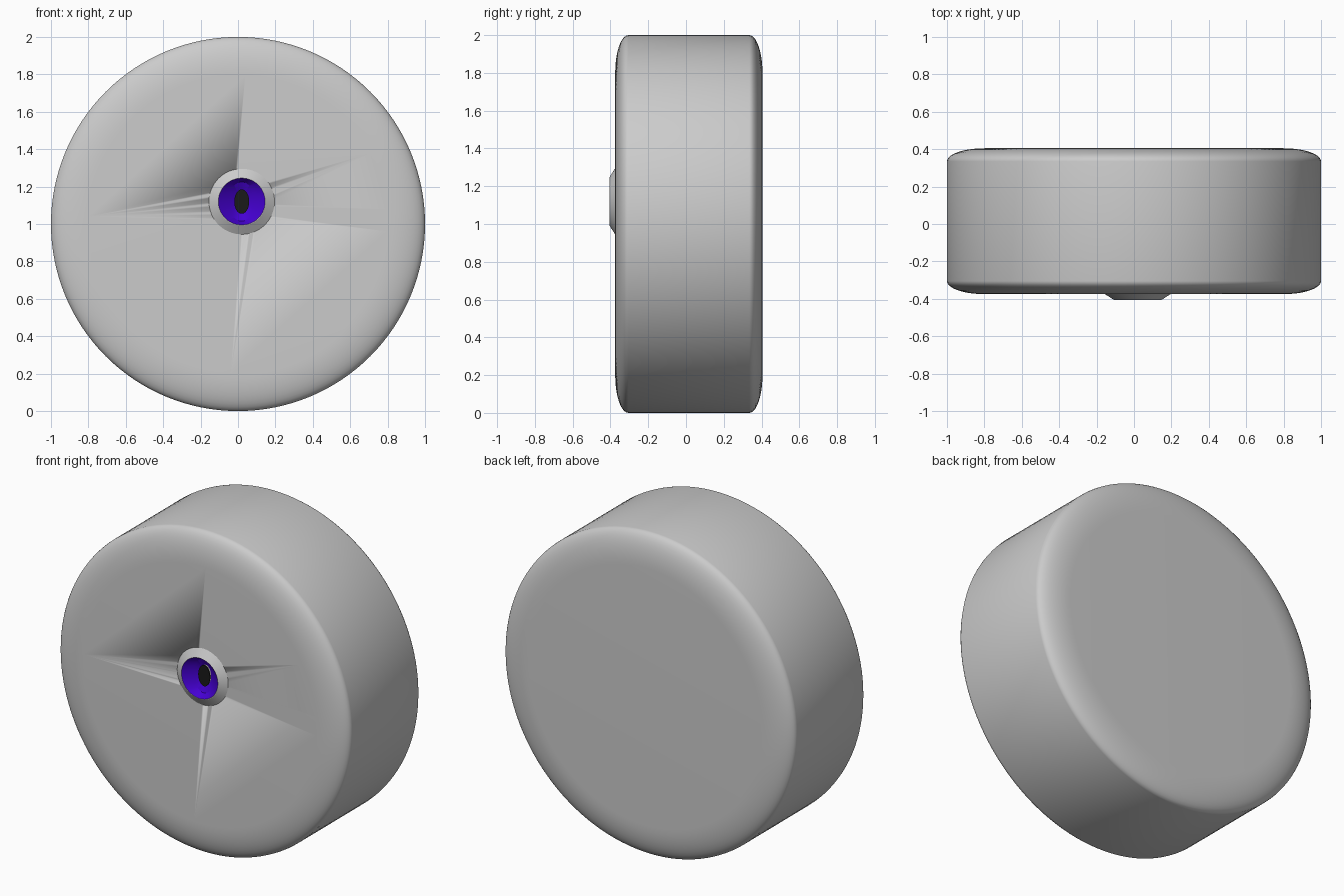
import bpy, bmesh, math

if "Cube" in bpy.data.objects:
    bpy.data.objects.remove(bpy.data.objects["Cube"])

EX, EZ = 0.02, 1.12  # eye centre


def material(name, rgb):
    m = bpy.data.materials.new(name)
    m.diffuse_color = (*rgb, 1)
    m.use_nodes = True
    m.node_tree.nodes["Principled BSDF"].inputs["Base Color"].default_value = m.diffuse_color
    return m


def loft(name, rings, centre, n=96, cap_start=False, cap_end=False, mat=None, angle=30):
    """Join ellipses (half width, half height, y) along the y axis."""
    bm = bmesh.new()
    loops = []
    for rx, rz, y in rings:
        loops.append([bm.verts.new((centre[0] + rx * math.cos(2 * math.pi * i / n), y,
                                    centre[1] + rz * math.sin(2 * math.pi * i / n)))
                      for i in range(n)])
    for a, b in zip(loops, loops[1:]):
        for i in range(n):
            j = (i + 1) % n
            bm.faces.new((a[i], a[j], b[j], b[i]))
    if cap_start:
        bm.faces.new(loops[0])
    if cap_end:
        bm.faces.new(loops[-1])
    bmesh.ops.recalc_face_normals(bm, faces=bm.faces)
    me = bpy.data.meshes.new(name)
    bm.to_mesh(me)
    bm.free()
    ob = bpy.data.objects.new(name, me)
    bpy.context.collection.objects.link(ob)
    if mat:
        me.materials.append(mat)
    bpy.ops.object.select_all(action='DESELECT')
    ob.select_set(True)
    bpy.context.view_layer.objects.active = ob
    bpy.ops.object.shade_smooth_by_angle(angle=math.radians(angle))
    return ob


blue = material("iris_blue", (0.06, 0.0, 0.65))
black = material("pupil_black", (0.01, 0.01, 0.01))
white = material("eye_white", (0.9, 0.9, 0.9))

# Drum body with elliptically rounded rims
front, back, steps = -0.375, 0.405, 10
angles = [math.pi / 2 * k / steps for k in range(steps + 1)]
profile = [(0.8 + 0.2 * math.sin(t), front + 0.07 * (1 - math.cos(t))) for t in angles]
profile += [(0.8 + 0.2 * math.cos(t), back - 0.07 * (1 - math.sin(t))) for t in angles]
body = loft("body", [(r, r, y) for r, y in profile], (0, 1), 128, True, True)

# Shallow socket cut in the front face
cutter = loft("socket_cutter", [(0.127, 0.127, -0.5), (0.127, 0.127, -0.31)],
              (EX, EZ), 64, True, True)
cutter.hide_render = True
cutter.hide_set(True)
cut = body.modifiers.new("socket", 'BOOLEAN')
cut.operation = 'DIFFERENCE'
cut.object = cutter

# Bevelled eye surround
loft("eye_surround", [(0.18, 0.18, -0.372), (0.128, 0.128, -0.405), (0.125, 0.125, -0.405)],
     (EX, EZ))

# Concave iris narrowing to a slit-shaped opening
loft("iris", [(0.125, 0.125, -0.405), (0.068, 0.105, -0.365), (0.037, 0.062, -0.345)],
     (EX, EZ), mat=blue, angle=20)

# Pupil in front of the opening, pale eye behind it
loft("pupil", [(0.04, 0.065, -0.362), (0.04, 0.065, -0.357)], (EX, EZ), 48, True, True, black)
loft("eye_backing", [(0.042, 0.066, -0.342), (0.042, 0.066, -0.335)],
     (EX, EZ), 48, True, True, white)
